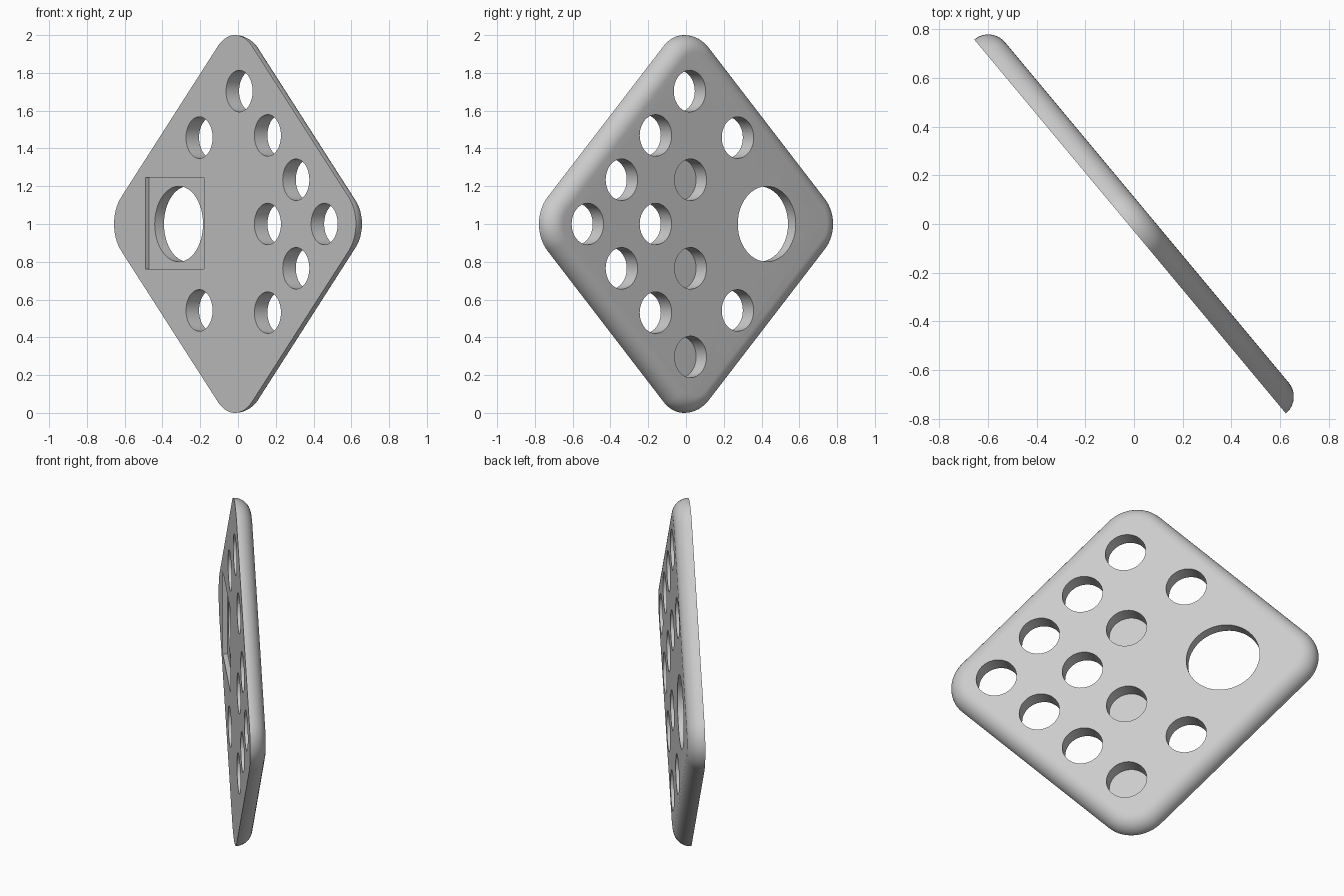
import bpy, bmesh, math
from mathutils import Matrix, Vector

if "Cube" in bpy.data.objects:
    bpy.data.objects.remove(bpy.data.objects["Cube"])

THICK = 0.09           # plate thickness, also the radius of the rounded back edge
CORNER = 0.2           # corner radius of the outline
STEP = 0.2345          # spacing of the hole pattern

grey = bpy.data.materials.new("light_grey")
grey.diffuse_color = (0.6, 0.6, 0.6, 1)
grey.use_nodes = True
grey.node_tree.nodes["Principled BSDF"].inputs["Base Color"].default_value = grey.diffuse_color


def make_object(name, bm):
    bmesh.ops.recalc_face_normals(bm, faces=bm.faces)
    mesh = bpy.data.meshes.new(name)
    bm.to_mesh(mesh)
    bm.free()
    mesh.materials.append(grey)
    obj = bpy.data.objects.new(name, mesh)
    bpy.context.collection.objects.link(obj)
    return obj


def outline(inset, depth, segs=16):
    """Diamond with rounded corners, shrunk by inset, at the given depth."""
    reach = 1 - CORNER
    pts = []
    for c in range(4):
        mid = c * math.pi / 2
        for i in range(segs + 1):
            a = mid + (i / segs - 0.5) * math.pi / 2
            pts.append(Vector((reach * math.cos(mid) + (CORNER - inset) * math.cos(a),
                               reach * math.sin(mid) + (CORNER - inset) * math.sin(a),
                               depth)))
    return pts


# Plate: flat front, quarter-round edge toward the back
bm = bmesh.new()
rings = []
for k in range(11):
    t = k / 10 * math.pi / 2
    pts = outline(THICK * (1 - math.cos(t)), THICK * math.sin(t))
    rings.append([bm.verts.new(p) for p in pts])
for a, b in zip(rings, rings[1:]):
    for i in range(len(a)):
        j = (i + 1) % len(a)
        bm.faces.new((a[i], a[j], b[j], b[i]))
bm.faces.new(rings[0])
bm.faces.new(rings[-1])
plate = make_object("perforated_plate", bm)

# Cutters, u runs along the plate (mirrored into local x), w is height from the middle
cut = bmesh.new()


def hole(u, w, radius, floor=-0.1):
    top = 0.2
    bmesh.ops.create_cone(cut, cap_ends=True, segments=48, radius1=radius, radius2=radius,
                          depth=top - floor,
                          matrix=Matrix.Translation((-u, w, (top + floor) / 2)))


# Triangle of through holes, with a column of blind holes
U0 = 0.036
for u, w in [(0, 3), (1, 2), (2, 1), (3, 0), (1, 0), (2, -1), (1, -2)]:
    hole(U0 + u * STEP, w * STEP, 0.11)
for w in (1, -1, -3):
    hole(U0 - 0.006, w * STEP, 0.11, floor=0.004)
# Two side holes and the large hole
for w in (0.4575, -0.4575):
    hole(-0.295, w, 0.11)
hole(-0.495, 0, 0.2)
hole_cutter = make_object("hole_cutter", cut)

# Shallow square recess on the front around the large hole
bm = bmesh.new()
bmesh.ops.create_cube(bm, size=1, matrix=Matrix.Translation((0.498, 0.004, -0.037))
                      @ Matrix.Diagonal((0.484, 0.485, 0.126, 1)))
recess_cutter = make_object("recess_cutter", bm)

bpy.context.view_layer.objects.active = plate
plate.select_set(True)
for cutter in (recess_cutter, hole_cutter):
    mod = plate.modifiers.new("cut", 'BOOLEAN')
    mod.operation = 'DIFFERENCE'
    mod.solver = 'EXACT'
    mod.object = cutter
    bpy.ops.object.modifier_apply(modifier=mod.name)
    bpy.data.objects.remove(cutter)

# Stand the plate upright, turn it and centre it on the origin
along = Vector((-0.64, 0.768, 0)).normalized()
up = Vector((0, 0, 1))
back = along.cross(up)
plate.data.transform(Matrix((along, up, back)).transposed().to_4x4())
lo = [min(v.co[i] for v in plate.data.vertices) for i in range(3)]
hi = [max(v.co[i] for v in plate.data.vertices) for i in range(3)]
plate.data.transform(Matrix.Translation((-(lo[0] + hi[0]) / 2, -(lo[1] + hi[1]) / 2, -lo[2])))
bpy.ops.object.shade_smooth_by_angle(angle=math.radians(30))
